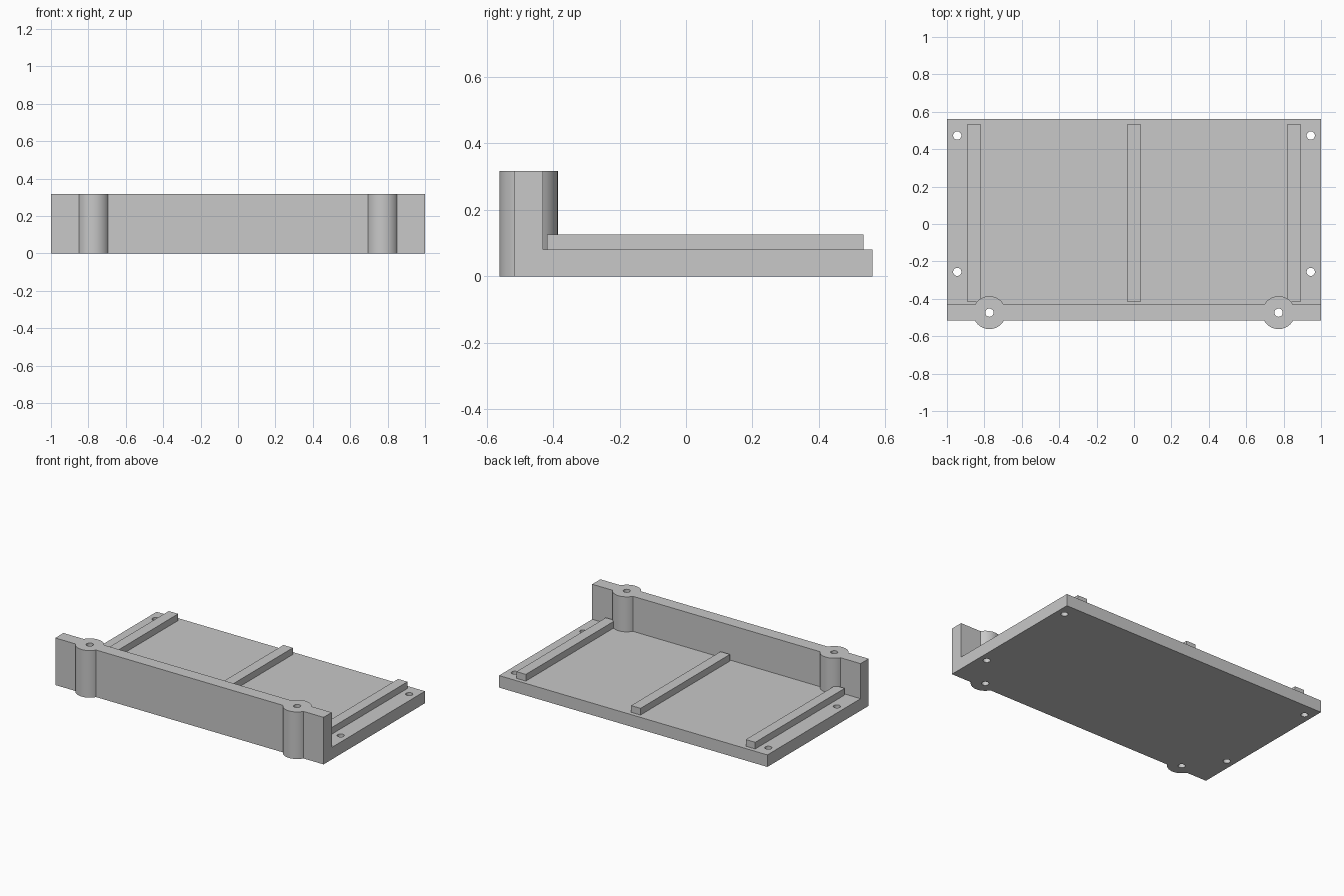
import bpy, bmesh

cube = bpy.data.objects.get("Cube")
if cube:
    bpy.data.objects.remove(cube, do_unlink=True)

# Main dimensions
FRONT, WALL_BACK, BACK = -0.517, -0.43, 0.562
PLATE_TOP, RIB_TOP, WALL_TOP = 0.081, 0.126, 0.317
BOSS_X, BOSS_Y, BOSS_R = 0.773, -0.474, 0.088
HOLE_R = 0.022

grey = bpy.data.materials.new("plain grey")
grey.use_nodes = True
colour = (0.58, 0.58, 0.58, 1)
grey.diffuse_color = colour
grey.node_tree.nodes["Principled BSDF"].inputs["Base Color"].default_value = colour


def add_object(name, bm):
    bmesh.ops.recalc_face_normals(bm, faces=bm.faces)
    mesh = bpy.data.meshes.new(name)
    bm.to_mesh(mesh)
    bm.free()
    mesh.materials.append(grey)
    obj = bpy.data.objects.new(name, mesh)
    bpy.context.collection.objects.link(obj)
    return obj


def extrude(name, points, offset):
    bm = bmesh.new()
    face = bm.faces.new([bm.verts.new(p) for p in points])
    grown = bmesh.ops.extrude_face_region(bm, geom=[face], use_keep_orig=True)
    moved = [g for g in grown["geom"] if isinstance(g, bmesh.types.BMVert)]
    bmesh.ops.translate(bm, verts=moved, vec=offset)
    return add_object(name, bm)


def cylinder(name, x, y, radius, bottom, top):
    bm = bmesh.new()
    bmesh.ops.create_cone(bm, cap_ends=True, segments=48, radius1=radius,
                          radius2=radius, depth=top - bottom)
    bmesh.ops.translate(bm, verts=bm.verts, vec=(x, y, (top + bottom) / 2))
    return add_object(name, bm)


def combine(target, tool, operation):
    mod = target.modifiers.new(operation.lower(), 'BOOLEAN')
    mod.object, mod.operation, mod.solver = tool, operation, 'EXACT'
    bpy.context.view_layer.objects.active = target
    bpy.ops.object.modifier_apply(modifier=mod.name)
    bpy.data.objects.remove(tool, do_unlink=True)


# Base plate and front wall as one L-shaped extrusion
profile = [(FRONT, 0), (BACK, 0), (BACK, PLATE_TOP), (WALL_BACK, PLATE_TOP),
           (WALL_BACK, WALL_TOP), (FRONT, WALL_TOP)]
bracket = extrude("base_plate_and_wall", [(-1, y, z) for y, z in profile], (2, 0, 0))

# Screw bosses on the wall
for side in (-1, 1):
    boss = cylinder("boss", side * BOSS_X, BOSS_Y, BOSS_R, 0, WALL_TOP)
    combine(bracket, boss, 'UNION')

# Through holes in the bosses and along the plate sides
for side in (-1, 1):
    for x, y in ((BOSS_X, BOSS_Y), (0.945, -0.256), (0.945, 0.473)):
        drill = cylinder("drill", side * x, y, HOLE_R, -0.1, WALL_TOP + 0.1)
        combine(bracket, drill, 'DIFFERENCE')

# Three raised ribs resting on the plate
for name, x in (("right_rib", -0.855), ("middle_rib", 0), ("left_rib", 0.855)):
    outline = [(x + dx, y, PLATE_TOP) for dx, y in
               ((-0.035, -0.418), (0.035, -0.418), (0.035, 0.534), (-0.035, 0.534))]
    extrude(name, outline, (0, 0, RIB_TOP - PLATE_TOP))

# Smooth the round walls, keep the corners crisp
bpy.ops.object.select_all(action='DESELECT')
bracket.select_set(True)
bpy.context.view_layer.objects.active = bracket
bpy.ops.object.shade_smooth_by_angle()
